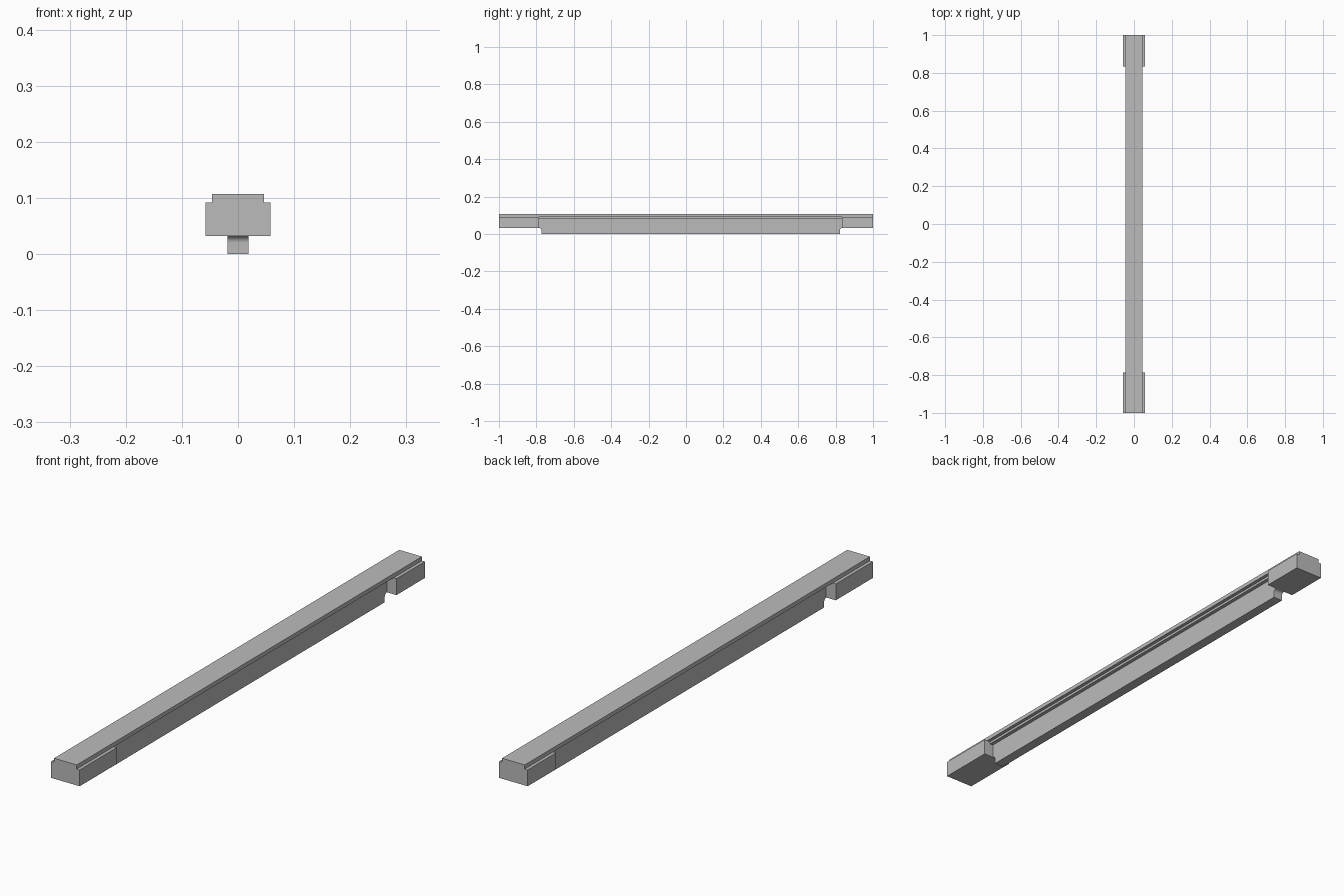
import bpy, bmesh
from math import sin, cos, pi

cube = bpy.data.objects.get("Cube")
if cube:
    bpy.data.objects.remove(cube, do_unlink=True)

grey = bpy.data.materials.new("plain grey")
grey.use_nodes = True
colour = (0.5, 0.5, 0.5, 1)
grey.diffuse_color = colour
grey.node_tree.nodes["Principled BSDF"].inputs["Base Color"].default_value = colour


def extrude(name, outline, to_3d, start, end):
    """Prism from a 2D outline, swept from start to end."""
    bm = bmesh.new()
    rings = [[bm.verts.new(to_3d(a, b, d)) for a, b in outline] for d in (start, end)]
    bm.faces.new(rings[0])
    bm.faces.new(rings[1])
    n = len(outline)
    for i in range(n):
        j = (i + 1) % n
        bm.faces.new((rings[0][i], rings[0][j], rings[1][j], rings[1][i]))
    bmesh.ops.recalc_face_normals(bm, faces=bm.faces)
    mesh = bpy.data.meshes.new(name)
    bm.to_mesh(mesh)
    bm.free()
    mesh.materials.append(grey)
    obj = bpy.data.objects.new(name, mesh)
    bpy.context.collection.objects.link(obj)
    return obj


def mirrored(half):
    return half + [(-x, z) for x, z in reversed(half)]


def along_y(x, z, y):
    return (x, y, z)


def along_x(y, z, x):
    return (x, y, z)


FRONT, BACK = -0.785, 0.835
BLOCK_BOTTOM, SLAB_BOTTOM, TOP = 0.032, 0.092, 0.107

# Long top slab with a narrower step beneath it
slab = mirrored([(0.033, 0.083), (0.033, SLAB_BOTTOM), (0.046, SLAB_BOTTOM), (0.046, TOP)])
extrude("top_slab", slab, along_y, -1, 1)

# Wide end blocks
block = mirrored([(0.058, BLOCK_BOTTOM), (0.058, SLAB_BOTTOM)])
extrude("front_block", block, along_y, -1, FRONT)
extrude("back_block", block, along_y, BACK, 1)

# Narrow lower rail, with hollow rounded ends running up to the blocks
R = 0.012
arc = [(R * sin(i * pi / 16), BLOCK_BOTTOM - R * cos(i * pi / 16)) for i in range(9)]
rise = [(R - R * cos(i * pi / 16), BLOCK_BOTTOM - R + R * sin(i * pi / 16)) for i in range(9)]
back_end = [(BACK - R + y, z) for y, z in rise]
front_end = [(FRONT + R - y, z) for y, z in reversed(rise)]
rail = [(FRONT + R, 0), (BACK - R, 0)] + back_end + [(BACK, 0.083), (FRONT, 0.083)] + front_end
rail_obj = extrude("lower_rail", rail, along_x, -0.019, 0.019)

bpy.ops.object.select_all(action="DESELECT")
rail_obj.select_set(True)
bpy.context.view_layer.objects.active = rail_obj
bpy.ops.object.shade_smooth_by_angle()
